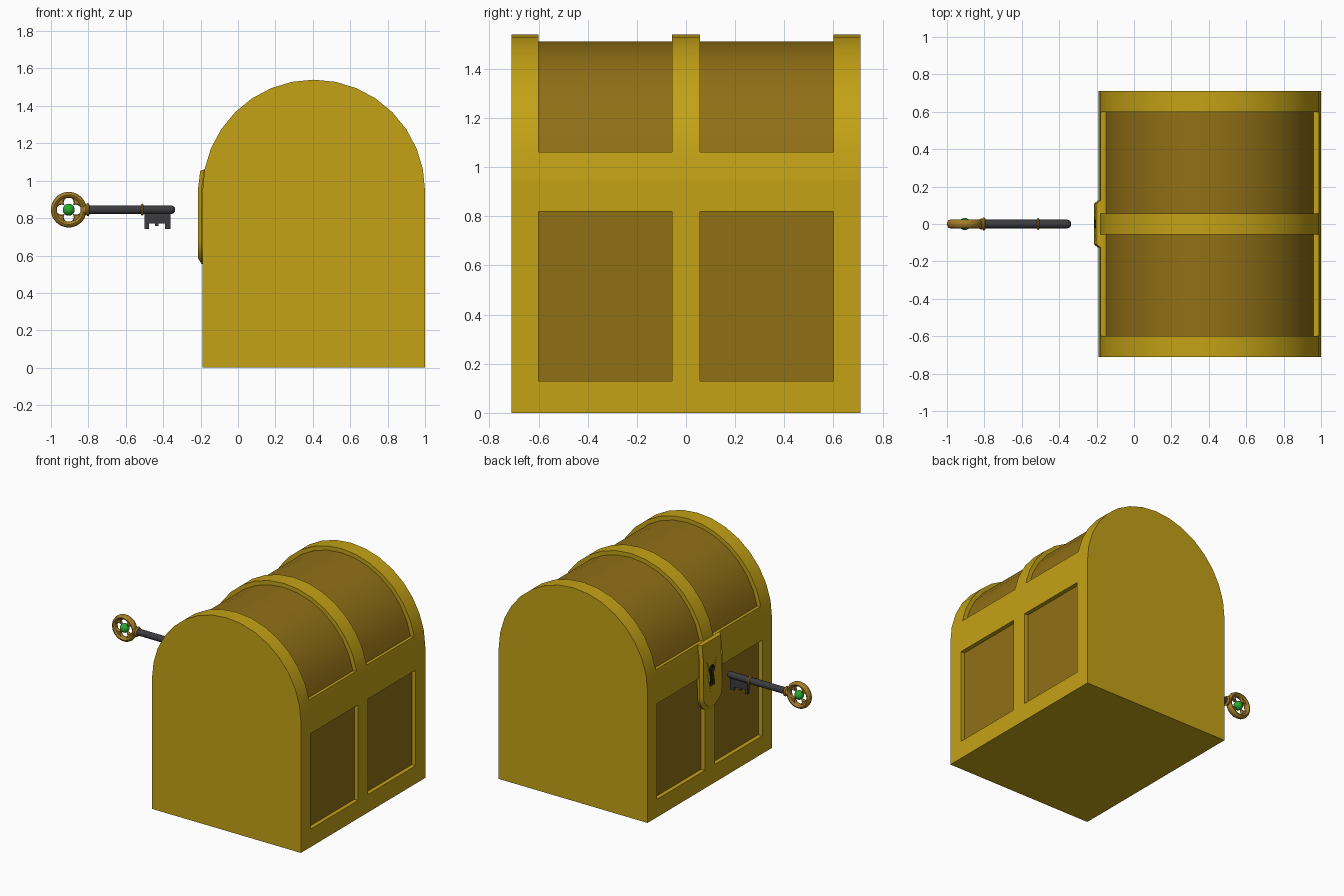
import bpy, bmesh
from math import sin, cos, pi, radians

if "Cube" in bpy.data.objects:
    bpy.data.objects.remove(bpy.data.objects["Cube"])

AX, AZ, R = 0.405, 0.945, 0.595          # lid axis and radius
KZ, BX = 0.845, -0.905                   # key height, bow centre


def mat(name, *rgb):
    m = bpy.data.materials.new(name)
    m.diffuse_color = (*rgb, 1)
    m.use_nodes = True
    m.node_tree.nodes["Principled BSDF"].inputs["Base Color"].default_value = m.diffuse_color
    return m


gold = mat("gold", 0.55, 0.36, 0.008)
wood = mat("wood", 0.28, 0.16, 0.008)
iron = mat("iron", 0.045, 0.045, 0.05)
bronze = mat("bronze", 0.36, 0.2, 0.02)
green = mat("green", 0.02, 0.4, 0.03)
dark = mat("dark", 0.02, 0.015, 0.003)


def finish(bm, name, *mats, angle=30):
    bmesh.ops.recalc_face_normals(bm, faces=bm.faces)
    me = bpy.data.meshes.new(name)
    bm.to_mesh(me)
    bm.free()
    ob = bpy.data.objects.new(name, me)
    bpy.context.collection.objects.link(ob)
    for m in mats:
        me.materials.append(m)
    bpy.ops.object.select_all(action='DESELECT')
    ob.select_set(True)
    bpy.context.view_layer.objects.active = ob
    bpy.ops.object.shade_smooth_by_angle(angle=radians(angle))
    return ob


def loft(loops, closed=False):
    """Bridge point loops; returns bmesh and faces indexed [loop][segment]."""
    bm = bmesh.new()
    vs = [[bm.verts.new(p) for p in lp] for lp in loops]
    n, rows = len(vs[0]), []
    pairs = list(zip(vs, vs[1:])) + ([(vs[-1], vs[0])] if closed else [])
    for a, b in pairs:
        rows.append([bm.faces.new((a[i], a[(i + 1) % n], b[(i + 1) % n], b[i])) for i in range(n)])
    if not closed:
        bm.faces.new(vs[0])
        bm.faces.new(vs[-1])
    return bm, rows


def chest_part(name, profile, panels, sink):
    """Loft a profile along y and sink groups of faces as wooden panels."""
    ys = (-0.71, -0.6, -0.057, 0.057, 0.6, 0.71)
    bm, rows = loft([[(x, y, z) for x, z in profile] for y in ys])
    bmesh.ops.recalc_face_normals(bm, faces=bm.faces)
    groups = [[rows[r][i] for i in p] for r in (1, 3) for p in panels]
    for g in groups:
        new = bmesh.ops.extrude_face_region(bm, geom=g)['geom']
        for e in new:
            if isinstance(e, bmesh.types.BMVert):
                e.co.x, e.co.z = sink(e.co.x, e.co.z)
            elif isinstance(e, bmesh.types.BMFace):
                e.material_index = 1
        old = [f for f in g if f.is_valid]
        if old:
            bmesh.ops.delete(bm, geom=old, context='FACES_ONLY')
    return finish(bm, name, gold, wood)


# chest body with two sunken panels on each long side
side = (0, 0.13, 0.82, AZ)
body = [(AX + R, z) for z in side] + [(AX - R, z) for z in reversed(side)]
chest_part("chest_body", body, [[1], [5]],
           lambda x, z: (x - 0.03 if x > AX else x + 0.03, z))

# barrel lid, 16 facets, with curved panels between the bands
k = (R - 0.03) / R
arc = [(AX + R * cos(pi * i / 16), AZ + R * sin(pi * i / 16)) for i in range(17)]
chest_part("chest_lid", arc, [range(1, 15)],
           lambda x, z: (AX + (x - AX) * k, AZ + (z - AZ) * k))


# lock plate: bevelled, rounded below, leaning with the lid above
def plate_loop(x, w, low, top):
    pts = [(w, top), (w, AZ)]
    pts += [(w * cos(pi * i / 16), 0.68 - (0.68 - low) * sin(pi * i / 16)) for i in range(17)]
    pts += [(-w, AZ), (-w, top)]
    return [(x + max(0, z - AZ) * 0.12, y, z) for y, z in pts]


bm, _ = loft([plate_loop(-0.18, 0.125, 0.555, 1.06), plate_loop(-0.195, 0.125, 0.555, 1.06),
              plate_loop(-0.215, 0.107, 0.588, 1.053)])
bmesh.ops.triangulate(bm, faces=[f for f in bm.faces if len(f.verts) > 4])
lock = finish(bm, "lock_plate", gold)

# keyhole cut into the plate
hole = [(0.032 * cos(t), KZ + 0.032 * sin(t)) for t in
        [radians(-60 + 300 * i / 16) for i in range(17)]]
hole += [(-0.028, 0.73), (0.028, 0.73)]
bm, _ = loft([[(x, y, z) for y, z in hole] for x in (-0.25, -0.193)])
cutter = finish(bm, "keyhole_cutter", dark)
cutter.hide_render = True
cutter.hide_set(True)
lock.data.materials.append(dark)
cut = lock.modifiers.new("keyhole", 'BOOLEAN')
cut.object = cutter
cut.solver = 'EXACT'
cut.material_mode = 'TRANSFER'


def lathe(name, profile, material, n=24):
    """Turn (x, radius) points about the key axis."""
    bm, _ = loft([[(x, r * cos(2 * pi * i / n), KZ + r * sin(2 * pi * i / n)) for i in range(n)]
                  for x, r in profile])
    finish(bm, name, material, angle=40)


def bead(x, r, w):
    return [(x - w * cos(pi * i / 6), 0.02 + (r - 0.02) * sin(pi * i / 6)) for i in range(7)]


# key shaft with rounded tip, and its collars
lathe("key_shaft", [(-0.82, 0.023)] + [(-0.358 + 0.023 * sin(a), 0.023 * cos(a))
                                     for a in [radians(15 * i) for i in range(6)]], iron)
lathe("key_collar_outer", bead(-0.817, 0.029, 0.011), bronze)
lathe("key_collar_inner", bead(-0.803, 0.035, 0.01), bronze)
lathe("key_shaft_ring", bead(-0.512, 0.032, 0.007), bronze)

# key bit with notched teeth
bit = [(-0.5, KZ), (-0.5, 0.743), (-0.477, 0.743), (-0.477, 0.772), (-0.445, 0.772),
       (-0.445, 0.757), (-0.425, 0.757), (-0.425, 0.77), (-0.39, 0.77), (-0.39, 0.743),
       (-0.36, 0.743), (-0.36, KZ)]
bm, _ = loft([[(x, y, z) for x, z in bit] for y in (-0.01, 0.01)])
finish(bm, "key_bit", iron)


def ring(name, section, n=64):
    """Sweep section(angle) -> (radius, y) points around the bow centre."""
    ts = [2 * pi * i / n for i in range(n)]
    bm, _ = loft([[(BX + r * cos(t), y, KZ + r * sin(t)) for r, y in section(t)] for t in ts], True)
    finish(bm, name, bronze, angle=40)


# key bow: round rim and four-lobed tracery
ring("key_bow_rim", lambda t: [(0.079 + 0.016 * cos(2 * pi * j / 12), 0.023 * sin(2 * pi * j / 12))
                              for j in range(12)])


def tracery(t):
    r = 0.03 + 0.036 * abs(cos(2 * t)) ** 0.7
    return [(r, -0.006), (r + 0.006, -0.013), (0.08, -0.013),
            (0.08, 0.013), (r + 0.006, 0.013), (r, 0.006)]


ring("key_bow_tracery", tracery)

# green gem in the bow
bm = bmesh.new()
bmesh.ops.create_uvsphere(bm, u_segments=24, v_segments=12, radius=0.032)
bmesh.ops.translate(bm, verts=bm.verts, vec=(BX, 0, KZ))
finish(bm, "key_gem", green)
